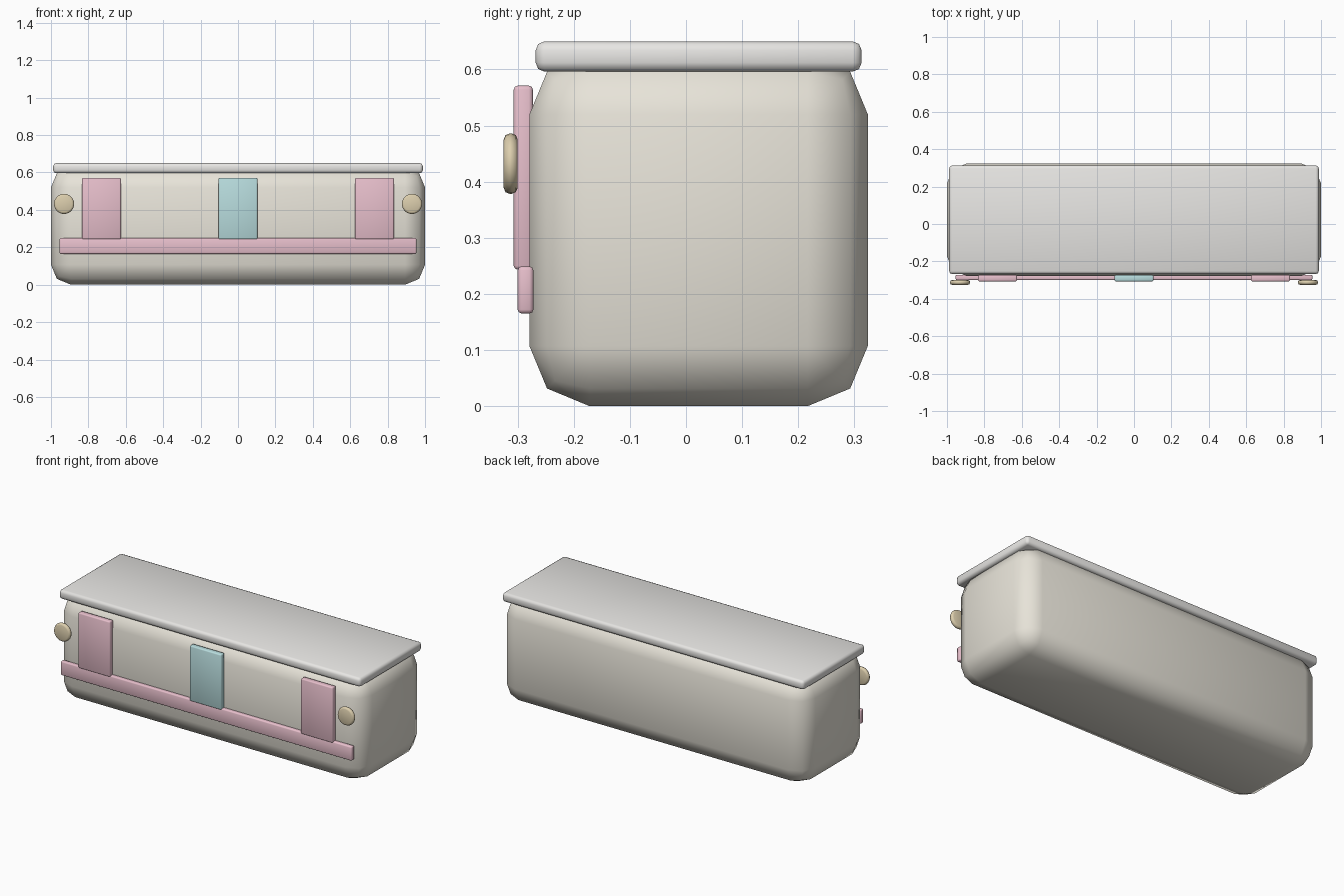
import bpy

if "Cube" in bpy.data.objects:
    bpy.data.objects.remove(bpy.data.objects["Cube"])

def finish(ob, name, color, bevel, segments, angle):
    ob.name = name
    bpy.ops.object.transform_apply(location=False, rotation=True, scale=True)
    m = ob.modifiers.new("Bevel", 'BEVEL')
    m.width, m.segments, m.limit_method = bevel, segments, 'ANGLE'
    bpy.ops.object.modifier_apply(modifier=m.name)
    bpy.ops.object.shade_smooth_by_angle(angle=angle)
    if color:
        mat = bpy.data.materials.get(color[0]) or bpy.data.materials.new(color[0])
        mat.diffuse_color = (*color[1], 1)
        mat.use_nodes = True
        mat.node_tree.nodes["Principled BSDF"].inputs["Base Color"].default_value = mat.diffuse_color
        ob.data.materials.append(mat)
    return ob

def box(name, x, y, z, color, bevel, segments=2, angle=0.9):
    """Bevelled box from (min, max) ranges."""
    bpy.ops.mesh.primitive_cube_add(size=1, location=[sum(r) / 2 for r in (x, y, z)])
    ob = bpy.context.object
    ob.scale = [r[1] - r[0] for r in (x, y, z)]
    return finish(ob, name, color, bevel, segments, angle)

CREAM = ("cream", (0.80, 0.77, 0.69))
PINK = ("pink", (0.80, 0.52, 0.60))
TEAL = ("teal", (0.48, 0.72, 0.73))
BRASS = ("brass", (0.72, 0.62, 0.42))
WHITE = ("worktop_white", (0.80, 0.79, 0.77))

# Rounded counter body and its slab top
box("counter_body", (-1, 1), (-0.279, 0.324), (0, 0.627), CREAM, 0.107)
box("counter_top", (-0.988, 0.988), (-0.268, 0.313), (0.596, 0.65), WHITE, 0.016)

# Front trim strip and panels
box("front_strip", (-0.954, 0.954), (-0.3, -0.272), (0.165, 0.249), PINK, 0.007)
for name, cx, col in (("left_panel", -0.73, PINK), ("middle_panel", 0, TEAL),
                      ("right_panel", 0.73, PINK)):
    box(name, (cx - 0.104, cx + 0.104), (-0.307, -0.273), (0.243, 0.571), col, 0.007)

# Round studs at both ends of the front
for name, cx in (("left_stud", -0.93), ("right_stud", 0.93)):
    bpy.ops.mesh.primitive_cylinder_add(vertices=24, radius=0.054, depth=0.025,
                                        location=(cx, -0.3125, 0.432),
                                        rotation=(1.5708, 0, 0))
    finish(bpy.context.object, name, BRASS, 0.011, 2, 0.9)
